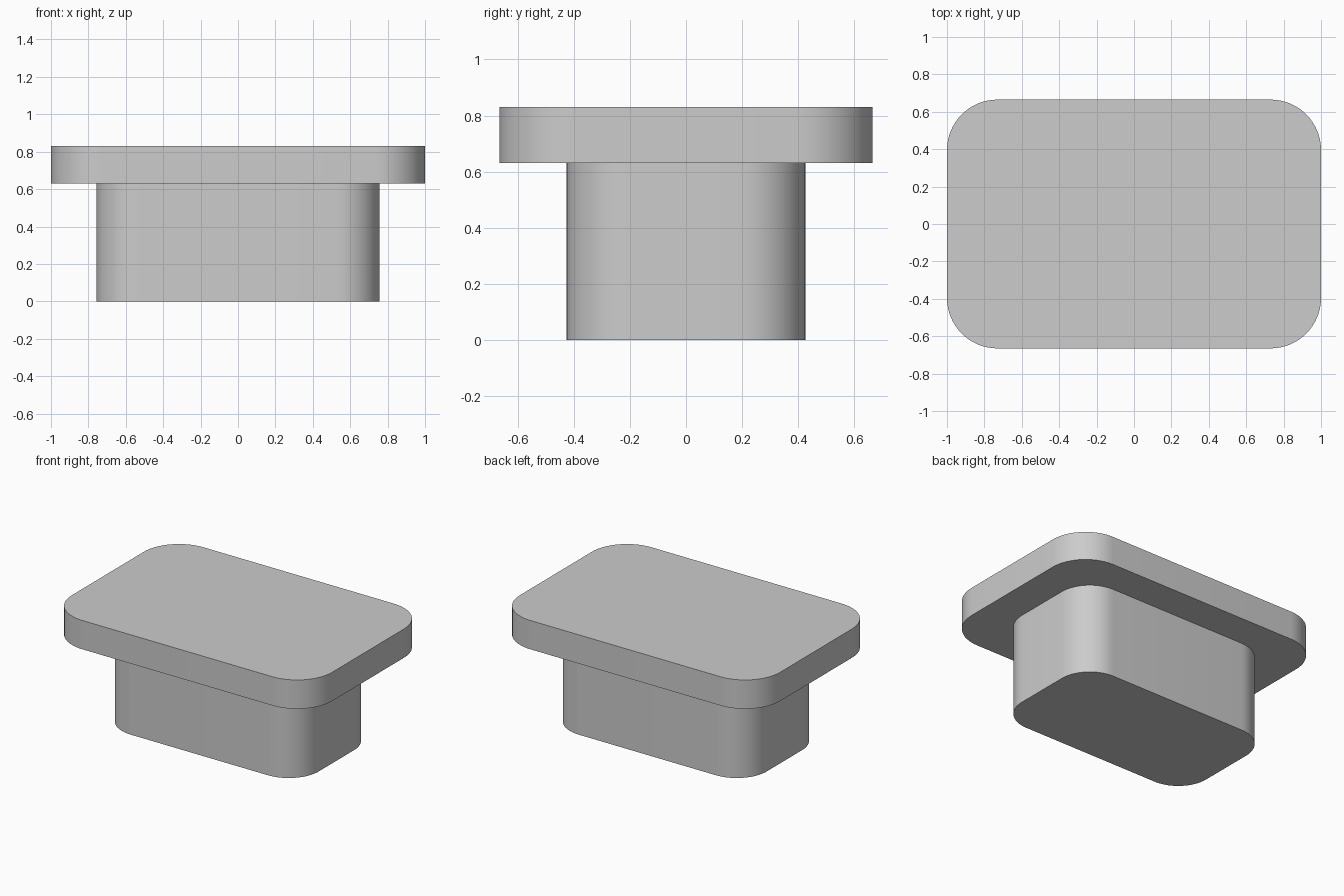
import bpy, bmesh
from math import radians, sin, cos

cube = bpy.data.objects.get("Cube")
if cube:
    bpy.data.objects.remove(cube, do_unlink=True)

grey = bpy.data.materials.new("light_grey")
grey.use_nodes = True
colour = (0.604, 0.604, 0.604, 1)
grey.diffuse_color = colour
grey.node_tree.nodes["Principled BSDF"].inputs["Base Color"].default_value = colour


def rounded_block(name, half_x, half_y, radius, bottom, top, steps=16):
    """Upright block whose outline is a rectangle with round corners."""
    bm = bmesh.new()
    outline = []
    for corner, (sx, sy) in enumerate([(1, 1), (-1, 1), (-1, -1), (1, -1)]):
        for i in range(steps + 1):
            a = radians(90 * (corner + i / steps))
            outline.append(bm.verts.new((sx * (half_x - radius) + radius * cos(a),
                                         sy * (half_y - radius) + radius * sin(a),
                                         bottom)))
    base = bm.faces.new(outline)
    raised = bmesh.ops.extrude_face_region(bm, geom=[base], use_keep_orig=True)["geom"]
    verts = [v for v in raised if isinstance(v, bmesh.types.BMVert)]
    bmesh.ops.translate(bm, verts=verts, vec=(0, 0, top - bottom))
    bmesh.ops.recalc_face_normals(bm, faces=bm.faces)
    mesh = bpy.data.meshes.new(name)
    bm.to_mesh(mesh)
    bm.free()
    mesh.materials.append(grey)
    obj = bpy.data.objects.new(name, mesh)
    bpy.context.collection.objects.link(obj)
    bpy.ops.object.select_all(action='DESELECT')
    obj.select_set(True)
    bpy.context.view_layer.objects.active = obj
    bpy.ops.object.shade_smooth_by_angle(angle=radians(30))
    return obj


# Plug body and the wider cap on top of it
rounded_block("plug_body", 0.757, 0.425, 0.23, 0, 0.63)
rounded_block("top_cap", 1.0, 0.665, 0.27, 0.63, 0.83)
